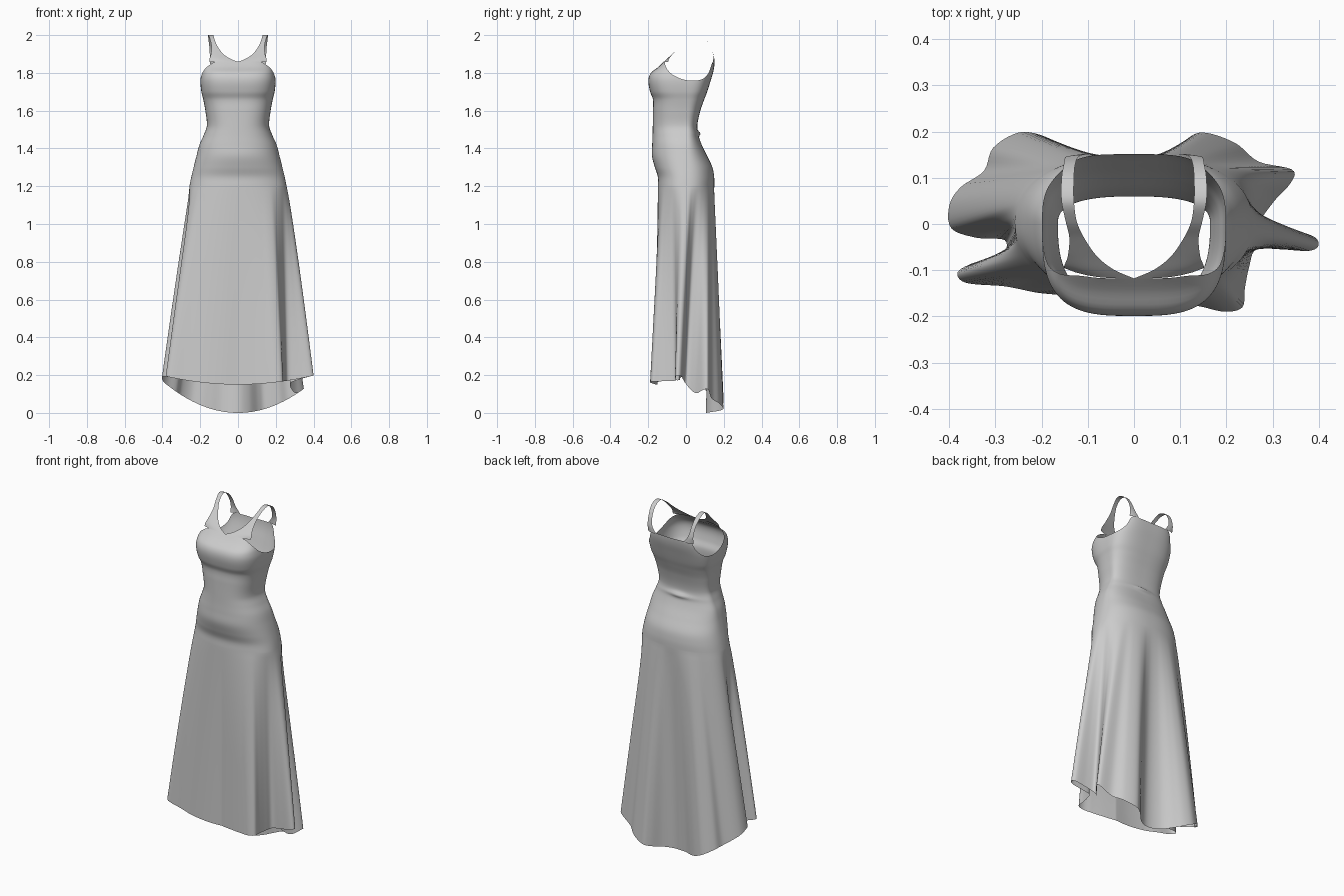
import bpy, bmesh, math
from mathutils import Vector


def interp(keys, t):
    """Smooth Hermite interpolation of (t, values...) rows."""
    t = min(max(t, keys[0][0]), keys[-1][0])
    i = 0
    while i < len(keys) - 2 and t > keys[i + 1][0]:
        i += 1
    a, b = keys[i], keys[i + 1]
    p, q = keys[max(i - 1, 0)], keys[min(i + 2, len(keys) - 1)]
    h = b[0] - a[0]
    s = (t - a[0]) / h
    out = []
    for k in range(1, len(a)):
        m0 = (b[k] - p[k]) / (b[0] - p[0]) * h
        m1 = (q[k] - a[k]) / (q[0] - a[0]) * h
        out.append((2*s**3 - 3*s**2 + 1) * a[k] + (s**3 - 2*s**2 + s) * m0
                   + (3*s**2 - 2*s**3) * b[k] + (s**3 - s**2) * m1)
    return out


def grid_mesh(name, rows, closed):
    bm = bmesh.new()
    vs = [[bm.verts.new(p) for p in r] for r in rows]
    n = len(rows[0])
    for r0, r1 in zip(vs, vs[1:]):
        for j in range(n if closed else n - 1):
            k = (j + 1) % n
            bm.faces.new((r0[j], r1[j], r1[k], r0[k]))
    bmesh.ops.recalc_face_normals(bm, faces=bm.faces)
    me = bpy.data.meshes.new(name)
    bm.to_mesh(me)
    bm.free()
    me.shade_smooth()
    ob = bpy.data.objects.new(name, me)
    bpy.context.collection.objects.link(ob)
    return ob


# Body profile: z, half width, front depth, back depth, squareness
BODY = [
    (1.15, .265, .15, .148, 2.3), (1.20, .257, .149, .15, 2.3),
    (1.25, .247, .149, .149, 2.3), (1.30, .235, .165, .14, 2.3),
    (1.36, .22, .18, .112, 2.3), (1.42, .204, .179, .083, 2.4),
    (1.47, .182, .177, .066, 2.5), (1.52, .165, .176, .06, 2.6),
    (1.60, .173, .175, .076, 2.7), (1.66, .184, .175, .097, 2.8),
    (1.70, .194, .19, .112, 3.0), (1.76, .199, .199, .131, 3.2),
    (1.80, .192, .186, .143, 3.4), (1.83, .182, .148, .149, 3.7),
    (1.86, .168, .118, .152, 4.0)]

# Top edge by angle from the front: neckline, armhole, back
TOP = [(0, 1.86), (40, 1.86), (49, 1.855), (56, 1.835), (70, 1.79), (90, 1.762),
       (114, 1.765), (128, 1.80), (137, 1.85), (150, 1.852), (180, 1.85)]

# Hem outline with folds: angle on the hip, x, y
HEM = [
    (0, 0, -.15), (22, .08, -.165), (40, .15, -.18), (50, .2, -.19),
    (56, .235, -.18), (62, .24, -.14), (68, .25, -.09), (74, .265, -.055),
    (80, .32, -.055), (86, .38, -.058), (91, .4, -.045), (95, .385, -.025),
    (99, .32, -.015), (104, .275, 0), (110, .3, .045), (118, .34, .09),
    (125, .342, .118), (132, .27, .135), (140, .22, .175), (150, .15, .198),
    (160, .11, .18), (170, .06, .13), (180, 0, .105), (192, -.08, .12),
    (204, -.15, .165), (213, -.2, .192), (220, -.25, .198), (228, -.305, .165),
    (236, -.325, .115), (244, -.375, .08), (252, -.4, .04), (259, -.395, -.01),
    (265, -.34, -.03), (271, -.28, -.035), (276, -.285, -.065), (282, -.35, -.085),
    (288, -.382, -.105), (295, -.365, -.127), (305, -.28, -.135), (318, -.2, -.15),
    (335, -.1, -.155), (360, 0, -.15)]


def body_point(deg, z):
    w, f, b, n = interp(BODY, z)
    s, c = math.sin(math.radians(deg)), math.cos(math.radians(deg))
    d = f if c > 0 else b
    r = (abs(s / w)**n + abs(c / d)**n)**(-1 / n)
    if c < 0:  # gathered seam at the back of the waist
        r += .013 * math.exp(-((z - 1.48) / .012)**2) * c**2
    return Vector((r * s, -r * c, z))


def hem_point(deg):
    x, y = interp(HEM, deg)
    k = min(max((y + .03) / .1, 0), 1)
    k = k * k * (3 - 2 * k)
    z = (1 - k) * (.15 + .3 * x * x) + k * 1.05 * x * x
    return Vector((x, y, z))


# Dress body: fitted bodice above the hip, folded skirt below
angles = []
for a, b in zip(HEM, HEM[1:]):
    steps = max(5, round((b[0] - a[0]) / 1.5))
    angles += [a[0] + (b[0] - a[0]) * i / steps for i in range(steps)]
HIP, UP, DOWN = 1.2, 80, 45
columns = []
for a in angles:
    top = interp(TOP, a if a <= 180 else 360 - a)[0]
    col = [body_point(a, top + (HIP - top) * i / UP) for i in range(UP)]
    hip, hem = body_point(a, HIP), hem_point(a)
    for i in range(DOWN + 1):
        t = i / DOWN
        p = hip.lerp(hem, t**.88)
        p.z = hip.z + (hem.z - hip.z) * t
        col.append(p)
    columns.append(col)
grid_mesh("dress_body", list(zip(*columns)), True)

# Shoulder straps: step, inner x, outer x, inner y, outer y, z
STRAP = [
    (0, 0, .152, -.118, -.095, 1.858), (1, .045, .15, -.098, -.088, 1.877),
    (2, .08, .143, -.07, -.068, 1.902), (3, .108, .14, -.03, -.03, 1.94),
    (4, .124, .148, .006, .006, 1.976), (5, .13, .157, .05, .05, 2.0),
    (6, .13, .157, .098, .098, 1.982), (7, .127, .152, .13, .13, 1.94),
    (8, .118, .149, .147, .145, 1.89), (9, .09, .148, .152, .14, 1.848)]
for side, label in ((1, "right"), (-1, "left")):
    rows = []
    for i in range(73):
        xi, xo, yi, yo, z = interp(STRAP, i / 8)
        rows.append([Vector((side * (xi + (xo - xi) * j / 6),
                             yi + (yo - yi) * (j / 6)**3, z)) for j in range(7)])
    grid_mesh("shoulder_strap_" + label, rows, False)
